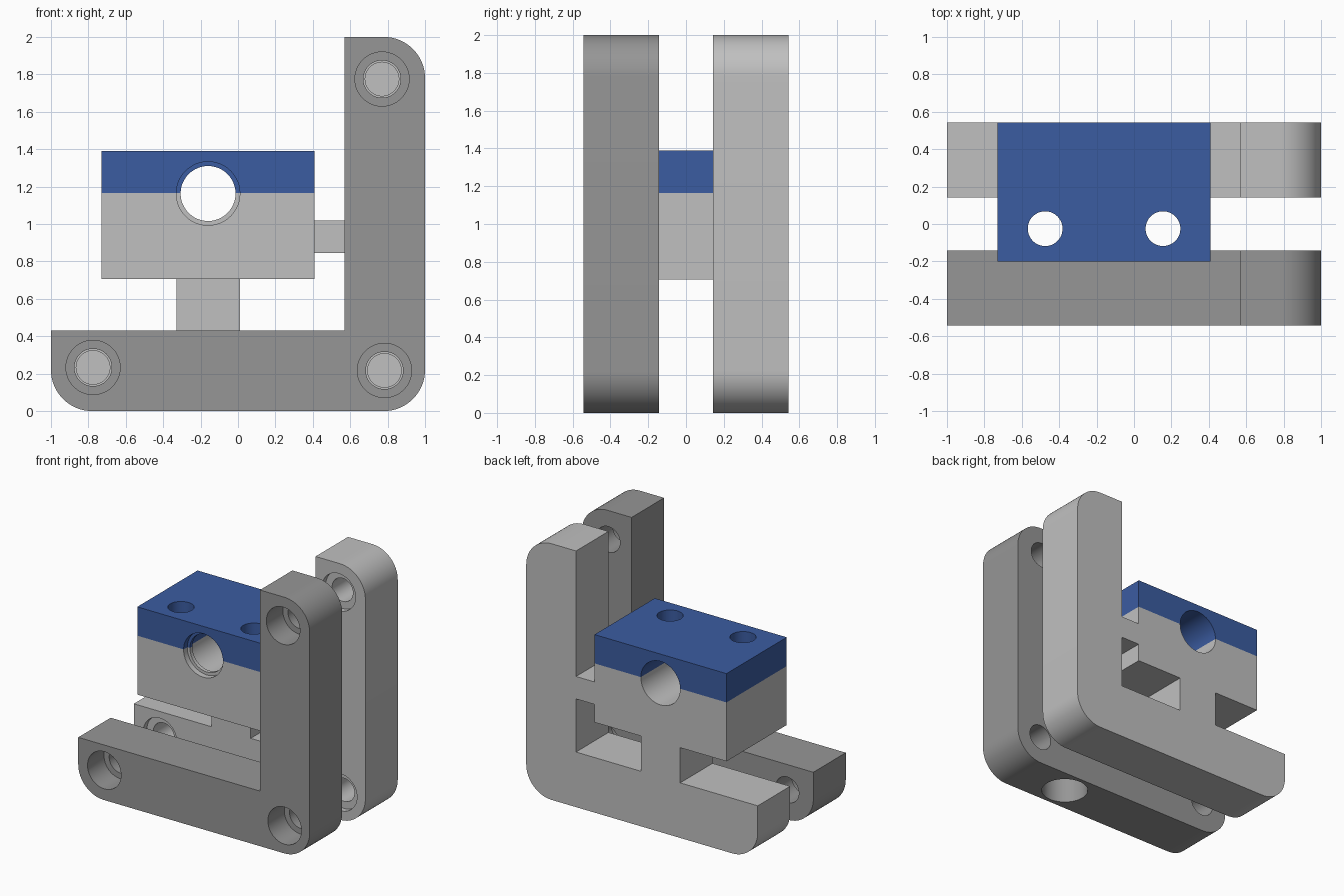
import bpy, bmesh, math
from mathutils import Matrix

if "Cube" in bpy.data.objects:
    bpy.data.objects.remove(bpy.data.objects["Cube"])


def material(name, rgb):
    m = bpy.data.materials.new(name)
    m.diffuse_color = (*rgb, 1)
    m.use_nodes = True
    m.node_tree.nodes["Principled BSDF"].inputs["Base Color"].default_value = m.diffuse_color
    return m


DARK = material("dark grey", (0.305, 0.305, 0.305))
LIGHT = material("light grey", (0.527, 0.527, 0.527))
BLUE = material("blue", (0.044, 0.107, 0.356))


def make(name, bm, mat=None):
    bmesh.ops.recalc_face_normals(bm, faces=bm.faces)
    mesh = bpy.data.meshes.new(name)
    bm.to_mesh(mesh)
    bm.free()
    if mat:
        mesh.materials.append(mat)
    ob = bpy.data.objects.new(name, mesh)
    bpy.context.collection.objects.link(ob)
    return ob


def box(name, x0, x1, y0, y1, z0, z1, mat):
    bm = bmesh.new()
    bmesh.ops.create_cube(bm, size=1)
    for v in bm.verts:
        v.co = ((x0 + x1) / 2 + v.co.x * (x1 - x0),
                (y0 + y1) / 2 + v.co.y * (y1 - y0),
                (z0 + z1) / 2 + v.co.z * (z1 - z0))
    return make(name, bm, mat)


def l_frame(name, y0, y1, mat):
    """L outline with three rounded outer corners, extruded along y."""
    r = 0.22
    pts = [(-1, 0.43)]
    for cx, cz, start in ((-1 + r, r, 180), (1 - r, r, 270), (1 - r, 2 - r, 0)):
        for i in range(17):
            a = math.radians(start + 90 * i / 16)
            pts.append((cx + r * math.cos(a), cz + r * math.sin(a)))
    pts += [(0.57, 2), (0.57, 0.43)]
    bm = bmesh.new()
    face = bm.faces.new([bm.verts.new((x, y0, z)) for x, z in pts])
    ext = bmesh.ops.extrude_face_region(bm, geom=[face])
    moved = [g for g in ext["geom"] if isinstance(g, bmesh.types.BMVert)]
    bmesh.ops.translate(bm, verts=moved, vec=(0, y1 - y0, 0))
    return make(name, bm, mat)


def combine(ob, other, op):
    mod = ob.modifiers.new(op.lower(), "BOOLEAN")
    mod.operation, mod.solver, mod.object = op, "EXACT", other
    bpy.context.view_layer.objects.active = ob
    bpy.ops.object.modifier_apply(modifier=mod.name)


def drill(obs, axis, a, b, r, lo, hi):
    """Cut a round hole along y at (x=a, z=b) or along z at (x=a, y=b)."""
    mid = (lo + hi) / 2
    if axis == "Y":
        mat = Matrix.Translation((a, mid, b)) @ Matrix.Rotation(math.pi / 2, 4, "X")
    else:
        mat = Matrix.Translation((a, b, mid))
    bm = bmesh.new()
    bmesh.ops.create_cone(bm, cap_ends=True, segments=48, radius1=r, radius2=r,
                          depth=hi - lo, matrix=mat)
    cutter = make("cutter", bm)
    for ob in obs:
        combine(ob, cutter, "DIFFERENCE")
    bpy.data.objects.remove(cutter)


IN, OUT = 0.143, 0.543
front_frame = l_frame("front_frame", -OUT, -IN, DARK)
body = l_frame("rear_frame_and_block", IN, OUT, LIGHT)

# Lower block, its post and its side bar join the rear frame
for dims in ((-0.73, 0.41, -0.2, OUT, 0.705, 1.165),
             (-0.33, 0.01, IN, OUT, 0.38, 0.75),
             (0.38, 0.60, IN, OUT, 0.845, 1.02)):
    part = box("part", *dims, LIGHT)
    combine(body, part, "UNION")
    bpy.data.objects.remove(part)

# Clamp cap on top of the block
cap = box("clamp_cap", -0.73, 0.41, -0.2, OUT, 1.165, 1.39, BLUE)

# Corner screw holes: counterbored through the front, blind in the rear
for x, z in ((-0.775, 0.233), (0.783, 0.217), (0.77, 1.775)):
    drill([front_frame], "Y", x, z, 0.1, -0.7, 0)
    drill([front_frame], "Y", x, z, 0.145, -0.7, -0.34)
    drill([body], "Y", x, z, 0.145, 0.1, 0.19)
    drill([body], "Y", x, z, 0.09, 0.1, 0.42)

# Blind mounting hole under the front frame
drill([front_frame], "Z", 0.38, -0.343, 0.17, -0.1, 0.32)

# Main bore with a narrow lip near the front
drill([body, cap], "Y", -0.16, 1.163, 0.147, -0.4, 0.7)
drill([body, cap], "Y", -0.16, 1.163, 0.17, -0.4, -0.155)
drill([body, cap], "Y", -0.16, 1.163, 0.17, -0.125, 0.7)

# Vertical clamp screw holes
for x in (-0.475, 0.155):
    drill([body, cap], "Z", x, -0.025, 0.093, 0.6, 1.5)

for ob in (front_frame, body, cap):
    bpy.ops.object.select_all(action="DESELECT")
    ob.select_set(True)
    bpy.context.view_layer.objects.active = ob
    bpy.ops.object.shade_smooth_by_angle(angle=math.radians(30))
